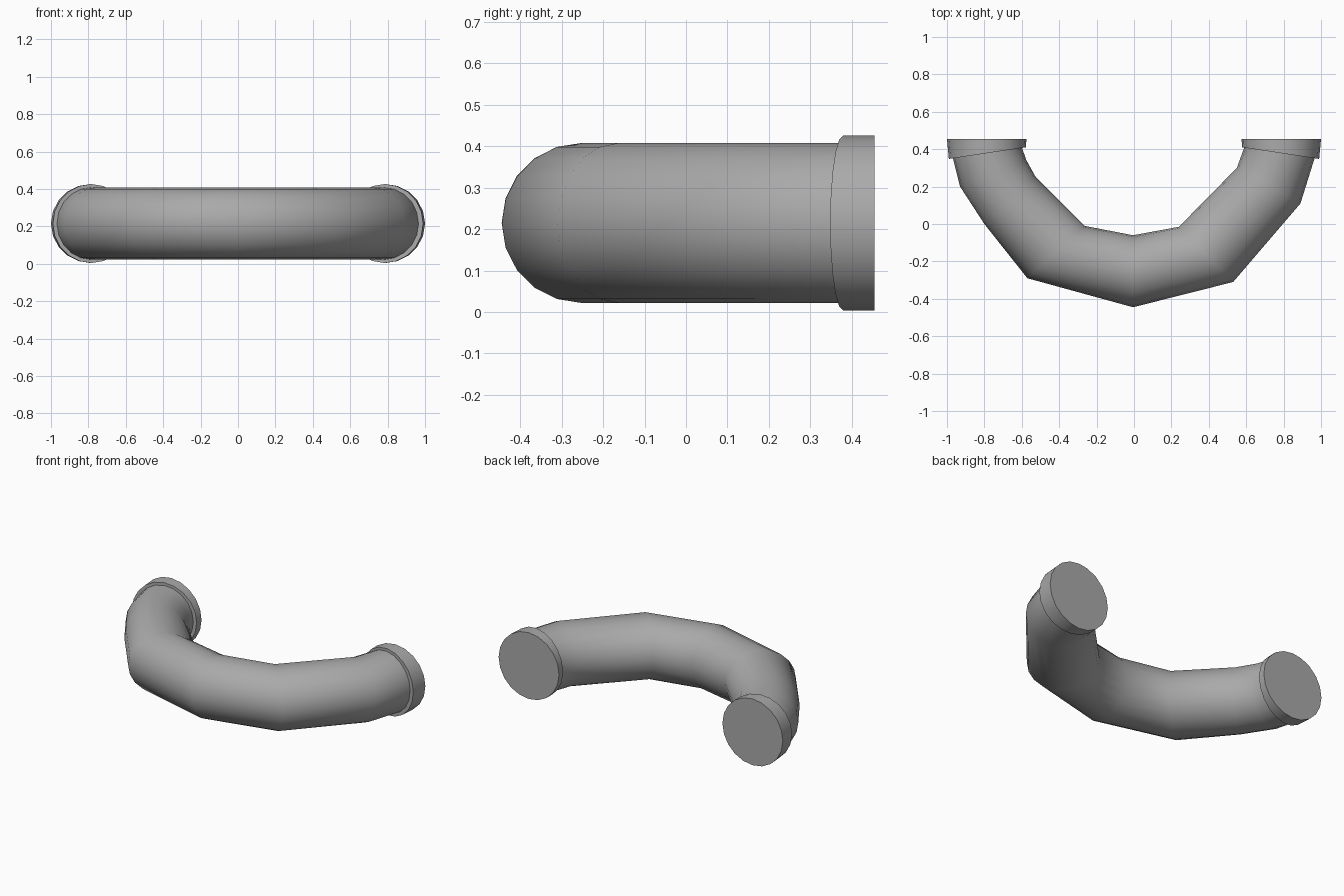
import bpy, bmesh, math
from mathutils import Vector

cube = bpy.data.objects.get("Cube")
if cube:
    bpy.data.objects.remove(cube, do_unlink=True)

SIDES = 20
MID_Z = 0.215

grey = bpy.data.materials.new("pipe_grey")
grey.use_nodes = True
grey.diffuse_color = (0.4, 0.4, 0.4, 1)
grey.node_tree.nodes["Principled BSDF"].inputs["Base Color"].default_value = (0.4, 0.4, 0.4, 1)


def tube(name, stations, radius):
    """Loft rings between (outer, inner) plan points, closed at both ends."""
    bm = bmesh.new()
    rings = []
    for outer, inner in stations:
        o, i = Vector((*outer, MID_Z)), Vector((*inner, MID_Z))
        centre, half = (o + i) / 2, (o - i) / 2
        ring = []
        for k in range(SIDES):
            a = math.tau * k / SIDES
            ring.append(bm.verts.new(centre + half * math.cos(a) + Vector((0, 0, radius * math.sin(a)))))
        rings.append(ring)
    for a, b in zip(rings, rings[1:]):
        for k in range(SIDES):
            n = (k + 1) % SIDES
            bm.faces.new((a[k], a[n], b[n], b[k]))
    bm.faces.new(rings[0])
    bm.faces.new(rings[-1])
    bmesh.ops.recalc_face_normals(bm, faces=bm.faces[:])
    mesh = bpy.data.meshes.new(name)
    bm.to_mesh(mesh)
    bm.free()
    mesh.materials.append(grey)
    obj = bpy.data.objects.new(name, mesh)
    bpy.context.collection.objects.link(obj)
    bpy.ops.object.select_all(action='DESELECT')
    obj.select_set(True)
    bpy.context.view_layer.objects.active = obj
    bpy.ops.object.shade_smooth_by_angle(angle=math.radians(55))


# Curved pipe, from the right end round the front to the left end
tube("bent_pipe", [
    ((-0.975, 0.40), (-0.60, 0.43)),
    ((-0.97, 0.36), (-0.60, 0.41)),
    ((-0.93, 0.20), (-0.575, 0.34)),
    ((-0.80, 0.00), (-0.525, 0.25)),
    ((-0.57, -0.29), (-0.265, -0.01)),
    ((-0.005, -0.445), (-0.005, -0.06)),
    ((0.53, -0.31), (0.24, -0.015)),
    ((0.89, 0.11), (0.55, 0.30)),
    ((0.965, 0.35), (0.59, 0.41)),
    ((0.97, 0.40), (0.59, 0.43)),
], 0.193)

# Collars, flat at the back and slanted at the front
for side, name in ((-1, "right_collar"), (1, "left_collar")):
    tube(name, [
        ((side, 0.455), (side * 0.575, 0.455)),
        ((side * 0.99, 0.348), (side * 0.578, 0.41)),
    ], 0.211)
